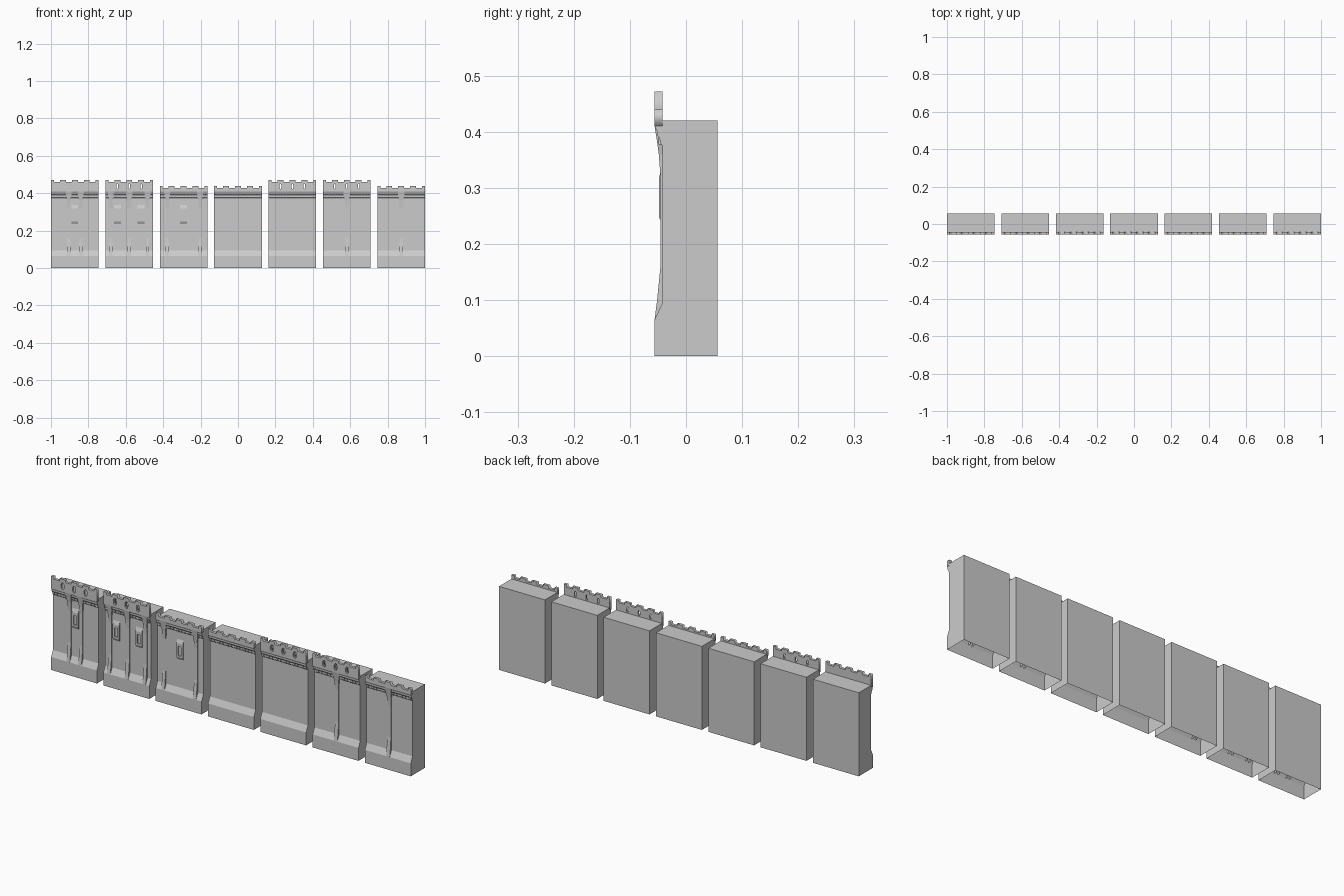
import bpy, bmesh, math

if "Cube" in bpy.data.objects:
    bpy.data.objects.remove(bpy.data.objects["Cube"])

PITCH, HW = 0.2908, 0.1275
FRONT, WALL, BACK = -0.056, -0.042, 0.056


def make(name, verts, faces):
    me = bpy.data.meshes.new(name)
    bm = bmesh.new()
    vs = [bm.verts.new(v) for v in verts]
    for f in faces:
        bm.faces.new([vs[i] for i in f])
    bmesh.ops.recalc_face_normals(bm, faces=bm.faces)
    bm.to_mesh(me)
    bm.free()
    ob = bpy.data.objects.new(name, me)
    bpy.context.collection.objects.link(ob)
    return ob


def wall_body(cx):
    # side profile (y, z) swept along x, left open underneath
    p = [(BACK, 0), (BACK, 0.42), (WALL, 0.42), (WALL, 0.41), (FRONT, 0.41), (-0.052, 0.402),
         (-0.052, 0.395), (-0.047, 0.388), (-0.046, 0.38), (WALL, 0.375),
         (WALL, 0.095), (FRONT, 0.065), (FRONT, 0)]
    n = len(p)
    verts = [(cx + s * HW, y, z) for s in (-1, 1) for y, z in p]
    faces = [(i, i + 1, i + 1 + n, i + n) for i in range(n - 1)]
    faces += [tuple(range(n)), tuple(range(n, 2 * n))]
    make("wall_body", verts, faces)


def buttress(cx, w):
    # thin pilaster flaring out at the foot and at the cornice (z, y, half width)
    s = [(0.065, FRONT, w), (0.10, -0.0515, w), (0.16, -0.0455, w), (0.32, -0.0455, w),
         (0.36, -0.0485, w * 1.1), (0.385, -0.052, w * 1.6), (0.41, FRONT, w * 1.8)]
    verts = []
    for z, y, h in s:
        verts += [(cx - h, -0.041, z), (cx - h, y, z), (cx + h, y, z), (cx + h, -0.041, z)]
    faces = [(4 * r + k, 4 * r + k + 1, 4 * r + k + 5, 4 * r + k + 4)
             for r in range(len(s) - 1) for k in range(3)]
    make("buttress", verts, faces)


def window(cx):
    # projecting hood with sloped top and bottom and a recessed slit
    h, yf, yr = 0.018, -0.0485, -0.0425
    def ring(y, w, a, b):
        return [(cx - w, y, a), (cx + w, y, a), (cx + w, y, b), (cx - w, y, b)]
    verts = (ring(-0.0415, h, 0.235, 0.338) + ring(yf, h, 0.248, 0.318)
             + ring(yf, 0.009, 0.256, 0.302) + ring(yr, 0.009, 0.256, 0.302))
    faces = [(4 * r + k, 4 * r + (k + 1) % 4, 4 * r + 4 + (k + 1) % 4, 4 * r + 4 + k)
             for r in range(3) for k in range(4)] + [(12, 13, 14, 15)]
    make("window_slit", verts, faces)


def dentils(cx):
    # row of small blocks below the cornice
    bm = bmesh.new()
    for i in range(16):
        x = cx + (i - 7.5) * 0.0158
        g = bmesh.ops.create_cube(bm, size=1)["verts"]
        bmesh.ops.scale(bm, vec=(0.007, 0.009, 0.014), verts=g)
        bmesh.ops.translate(bm, vec=(x, -0.0445, 0.384), verts=g)
    me = bpy.data.meshes.new("dentil_row")
    bm.to_mesh(me)
    bm.free()
    bpy.context.collection.objects.link(bpy.data.objects.new("dentil_row", me))


def slab(name, outlines, cx, y0, y1):
    # filled outline (x, z) with holes, given thickness in y
    cu = bpy.data.curves.new(name, 'CURVE')
    cu.dimensions = '2D'
    cu.fill_mode = 'BOTH'
    cu.extrude = (y1 - y0) / 2
    for pts in outlines:
        sp = cu.splines.new('POLY')
        sp.points.add(len(pts) - 1)
        for q, (x, z) in zip(sp.points, pts):
            q.co = (x, z, 0, 1)
        sp.use_cyclic_u = True
    ob = bpy.data.objects.new(name, cu)
    bpy.context.collection.objects.link(ob)
    ob.rotation_euler = (math.pi / 2, 0, 0)
    ob.location = (cx, (y0 + y1) / 2, 0)
    bpy.ops.object.select_all(action='DESELECT')
    ob.select_set(True)
    bpy.context.view_layer.objects.active = ob
    bpy.ops.object.convert(target='MESH')


def loophole(x, w, h):
    return [(x + w * math.cos(a), 0.437 + h * math.sin(a))
            for a in (math.tau * (k + 0.5) / 10 for k in range(10))]


def parapet(cx, top, holes):
    # crenellated strip: half merlons at the ends, three whole ones between
    outline = [(-HW, 0.41), (HW, 0.41), (HW, top)]
    for i in (1.5, 0.5, -0.5, -1.5):
        x = i * HW / 2
        outline += [(x + 0.016, top), (x + 0.016, top - 0.012),
                    (x - 0.016, top - 0.012), (x - 0.016, top)]
    outline.append((-HW, top))
    xs = [-HW / 2, 0, HW / 2] if holes else []
    slab("parapet_front", [outline] + [loophole(x, 0.009, 0.018) for x in xs], cx, FRONT, -0.048)
    back = [loophole(x, 0.005, 0.015) for x in xs] if holes == "open" else []
    slab("parapet_back", [outline] + back, cx, -0.048, WALL)


# parapet top, loopholes, buttress offsets, window offsets per section
sections = [
    (0.472, "blind", [-0.033, 0.032], [0.0]),
    (0.472, "open", [-0.098, 0.0, 0.098], [-0.063, 0.063]),
    (0.440, None, [-0.088, 0.088], [0.0]),
    (0.440, None, [], []),
    (0.472, "open", [], []),
    (0.472, "open", [0.0], []),
    (0.440, None, [0.0], []),
]
for i, (top, holes, ribs, wins) in enumerate(sections):
    cx = (i - 3) * PITCH
    wall_body(cx)
    parapet(cx, top, holes)
    dentils(cx)
    for r in ribs:
        buttress(cx + r, 0.009 if r else 0.010)
    for w in wins:
        window(cx + w)
